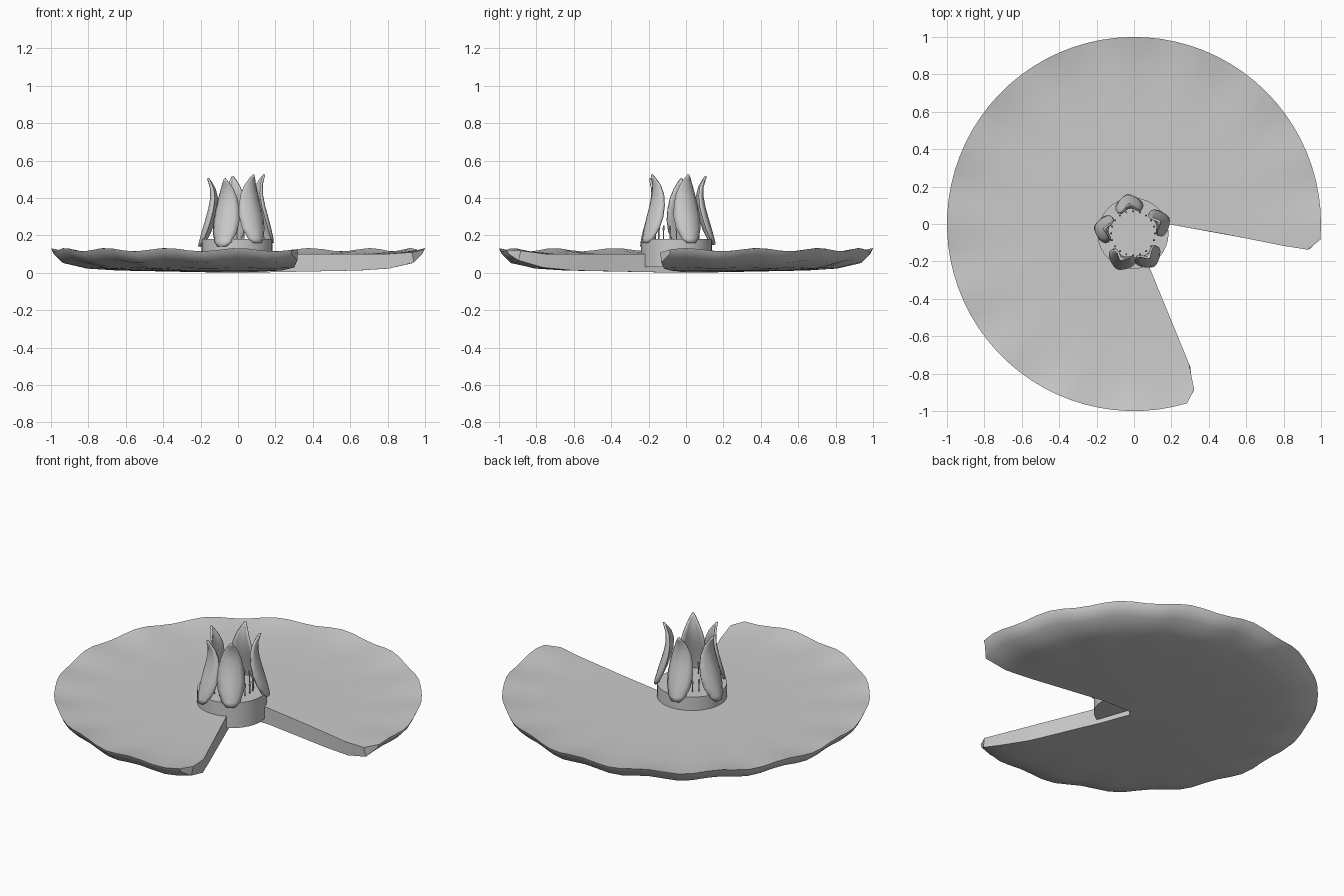
import bpy, bmesh
from math import sin, cos, radians, pi
from mathutils import Vector, Matrix

if "Cube" in bpy.data.objects:
    bpy.data.objects.remove(bpy.data.objects["Cube"])

CENTRE = Vector((-0.005, -0.05, 0))


def make_object(name, bm, angle=30):
    bmesh.ops.recalc_face_normals(bm, faces=bm.faces[:])
    me = bpy.data.meshes.new(name)
    bm.to_mesh(me)
    bm.free()
    ob = bpy.data.objects.new(name, me)
    bpy.context.collection.objects.link(ob)
    bpy.ops.object.select_all(action='DESELECT')
    ob.select_set(True)
    bpy.context.view_layer.objects.active = ob
    bpy.ops.object.shade_smooth_by_angle(angle=radians(angle))
    return ob


# Lily pad: notched slab; rings of (radius, z, start angle, end angle, wave)
SEG = 64
top = [(0.03, 0.10, 0, 289, 0), (0.2, 0.10, -1, 289, 0), (0.5, 0.10, -6.5, 291, 0),
       (0.80, 0.10, -8.3, 291.5, 0), (0.94, 0.113, -8.4, 290, 0.006),
       (1.0, 0.123, -4.8, 286.5, 0.009)]
bottom = [(0.99, 0.10, -5.0, 286.8, 0.009), (0.95, 0.06, -8.0, 289.5, 0.009),
          (0.82, 0.025, -8.3, 291.5, 0.003), (0.65, 0.012, -7.5, 291, 0),
          (0.2, 0.003, -1, 289, 0), (0.03, 0.0, 0, 289, 0)]
bm = bmesh.new()
rings = []
for r, z, a0, a1, wave in top + bottom:
    ring = []
    for i in range(SEG + 1):
        a = radians(a0 + (a1 - a0) * i / SEG)
        ring.append(bm.verts.new((r * cos(a), r * sin(a), z + wave * cos(16 * a))))
    rings.append(ring)
n = len(rings)
for j in range(n):
    A, B = rings[j], rings[(j + 1) % n]
    for i in range(SEG):
        bm.faces.new((A[i], A[i + 1], B[i + 1], B[i]))
# close the disc centre and the two notch walls
for ring in (rings[len(top) - 1 - 5], rings[-1]):
    bm.faces.new(ring)
for i in (0, SEG):
    t = [rings[k][i] for k in range(6)]
    b = [rings[k][i] for k in range(n - 1, 5, -1)]
    for k in range(5):
        bm.faces.new((t[k], t[k + 1], b[k + 1], b[k]))
make_object("lily_pad", bm, 35)

# Flower base disc
bm = bmesh.new()
bmesh.ops.create_cone(bm, cap_ends=True, segments=32, radius1=0.19, radius2=0.19, depth=0.15,
                      matrix=Matrix.Translation(CENTRE + Vector((0, 0, 0.105))))
make_object("flower_base", bm)

# Petals: cupped blades leaning in, tips flicked outwards: (radius, height, half width)
BLADE = [(0.205, 0.0, 0.022), (0.2, 0.025, 0.048), (0.185, 0.08, 0.068), (0.167, 0.14, 0.073),
         (0.15, 0.2, 0.066), (0.139, 0.26, 0.052), (0.14, 0.31, 0.033), (0.15, 0.345, 0.015),
         (0.157, 0.365, 0.002)]
COLS = 6
for k, (deg, lift) in enumerate([(98, 0.0), (171, -0.01), (-114, -0.01), (-57, 0.01), (23, 0.01)]):
    bm = bmesh.new()
    rows = []
    for r, h, w in BLADE:
        row = []
        for i in range(COLS + 1):
            s = 2 * i / COLS - 1
            p = Vector((r - 0.45 * w * s * s, w * s, 0.15 + h + lift))
            row.append(bm.verts.new(CENTRE + Matrix.Rotation(radians(deg), 3, 'Z') @ p))
        rows.append(row)
    for A, B in zip(rows, rows[1:]):
        for i in range(COLS):
            bm.faces.new((A[i], A[i + 1], B[i + 1], B[i]))
    ob = make_object(f"petal_{k + 1}", bm, 60)
    mod = ob.modifiers.new("thickness", 'SOLIDIFY')
    mod.thickness = 0.012
    mod.offset = 0

# Stamens: ring of thin stalks with small heads
bm = bmesh.new()
COUNT = 20
for i in range(COUNT):
    a = 2 * pi * i / COUNT
    p = CENTRE + Vector((0.118 * cos(a), 0.118 * sin(a), 0))
    bmesh.ops.create_cone(bm, cap_ends=True, segments=6, radius1=0.003, radius2=0.003, depth=0.06,
                          matrix=Matrix.Translation(p + Vector((0, 0, 0.205))))
    bmesh.ops.create_cone(bm, cap_ends=True, segments=6, radius1=0.006, radius2=0.004, depth=0.025,
                          matrix=Matrix.Translation(p + Vector((0, 0, 0.24))))
make_object("stamens", bm)
